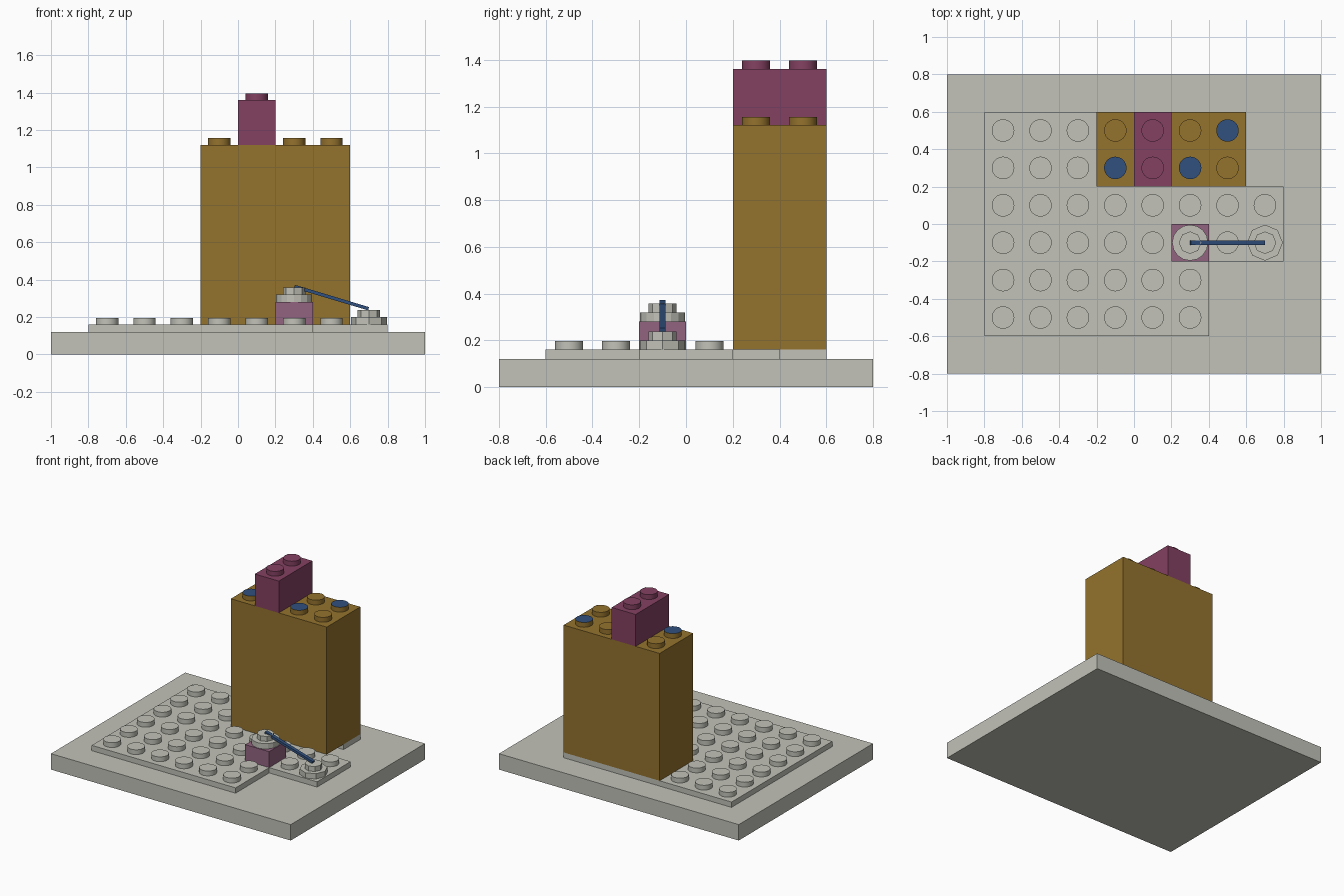
import bpy, bmesh, math
from mathutils import Matrix

if "Cube" in bpy.data.objects:
    bpy.data.objects.remove(bpy.data.objects["Cube"])


def material(name, rgb):
    lin = [((c / 255 + 0.055) / 1.055) ** 2.4 for c in rgb]
    m = bpy.data.materials.new(name)
    m.diffuse_color = (*lin, 1)
    m.use_nodes = True
    m.node_tree.nodes["Principled BSDF"].inputs["Base Color"].default_value = m.diffuse_color
    return m


GREY = material("light_grey", (194, 194, 185))
OCHRE = material("ochre", (148, 114, 45))
PLUM = material("plum", (132, 65, 98))
MAUVE = material("mauve", (146, 100, 128))
BLUE = material("blue", (48, 80, 126))


def finish(bm, name, mats):
    me = bpy.data.meshes.new(name)
    bm.to_mesh(me)
    bm.free()
    ob = bpy.data.objects.new(name, me)
    bpy.context.collection.objects.link(ob)
    for m in mats:
        me.materials.append(m)
    return ob


def box(name, x, y, z, mat):
    bm = bmesh.new()
    size = Matrix.Diagonal((x[1] - x[0], y[1] - y[0], z[1] - z[0], 1))
    mid = Matrix.Translation((sum(x) / 2, sum(y) / 2, sum(z) / 2))
    bmesh.ops.create_cube(bm, size=1, matrix=mid @ size)
    return finish(bm, name, [mat])


def studs(name, points, z, mat, sides=32, r=0.06, h=0.036, capped=()):
    """Short cylinders; those listed in capped get a blue top face."""
    bm = bmesh.new()
    for x, y in points:
        old = set(bm.faces)
        bmesh.ops.create_cone(bm, cap_ends=True, segments=sides, radius1=r, radius2=r,
                              depth=h, matrix=Matrix.Translation((x, y, z + h / 2)))
        for f in set(bm.faces) - old:
            f.smooth = sides > 16 and abs(f.normal.z) < 0.5
            if (x, y) in capped and f.calc_center_median().z > z + h * 0.9:
                f.material_index = 1
    bm.edges.ensure_lookup_table()
    for e in bm.edges:
        e.smooth = e.calc_face_angle(0) < math.radians(30)
    return finish(bm, name, [mat, BLUE])


# Base slab and the thin plates on it
box("base_slab", (-1, 1), (-0.8, 0.8), (0, 0.12), GREY)
box("main_plate", (-0.8, 0.4), (-0.6, 0.6), (0.12, 0.16), GREY)
box("side_plate", (0.4, 0.8), (-0.2, 0.2), (0.12, 0.16), GREY)
box("rear_plate", (0.4, 0.6), (0.4, 0.6), (0.12, 0.16), GREY)

# Studs on the plates, leaving out those covered by other parts
grid = [(i / 10, j / 10) for i in range(-7, 8, 2) for j in range(-5, 6, 2)]
covered = [(0.3, -0.1), (0.7, -0.1)]
open_studs = [(x, y) for x, y in grid if (x, y) not in covered
              and not (x > -0.2 and y > 0.2) and not (x > 0.4 and abs(y) > 0.2)]
studs("plate_studs", open_studs, 0.16, GREY)

# Tower and its studs, three with blue tops
box("tower", (-0.2, 0.6), (0.2, 0.6), (0.16, 1.12), OCHRE)
studs("tower_studs", [(x, y) for x in (-0.1, 0.3, 0.5) for y in (0.3, 0.5)], 1.12, OCHRE,
      capped=[(-0.1, 0.3), (0.3, 0.3), (0.5, 0.5)])

# Brick on top of the tower
box("top_brick", (0, 0.2), (0.2, 0.6), (1.12, 1.36), PLUM)
studs("top_brick_studs", [(0.1, 0.3), (0.1, 0.5)], 1.36, PLUM)

# Small block and the two faceted round plates
box("small_block", (0.2, 0.4), (-0.2, 0), (0.16, 0.28), MAUVE)
for label, x, z, sides in (("upper", 0.3, 0.28, 16), ("lower", 0.7, 0.16, 8)):
    studs(label + "_round_plate", [(x, -0.1)], z, GREY, sides, 0.096, 0.04)
    studs(label + "_round_stud", [(x, -0.1)], z + 0.04, GREY, 8, 0.06, 0.037)

# Sloping bar joining the round plates
dx, dz = 0.4, -0.12
bar = box("sloping_bar", (-0.207, 0.207), (-0.013, 0.013), (-0.009, 0.009), BLUE)
bar.location = (0.5, -0.1, 0.304)
bar.rotation_euler.y = -math.atan2(dz, dx)
